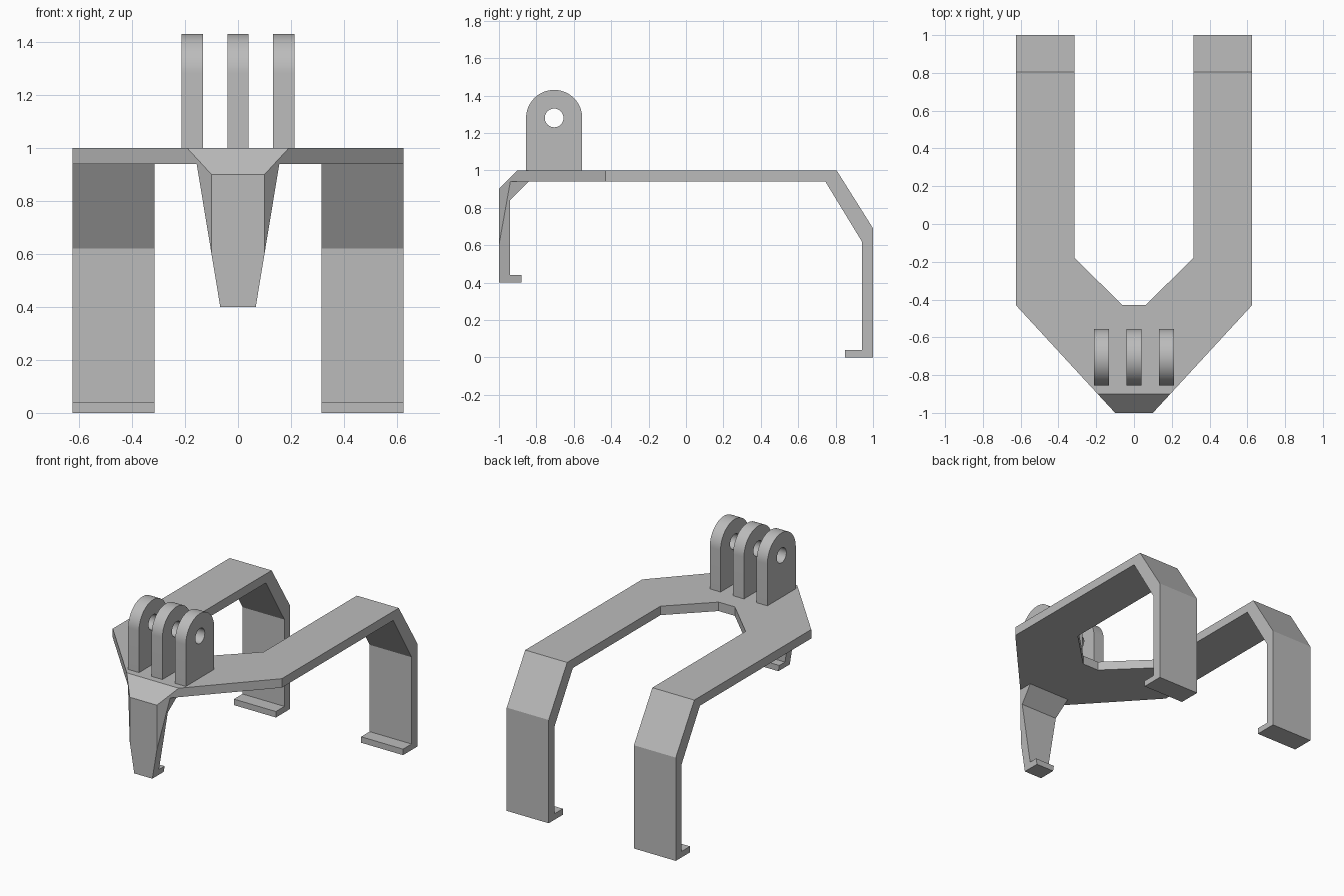
import bpy
import bmesh
import math

if "Cube" in bpy.data.objects:
    bpy.data.objects.remove(bpy.data.objects["Cube"])

grey = bpy.data.materials.new("grey plastic")
grey.diffuse_color = (0.5, 0.5, 0.5, 1)
grey.use_nodes = True
grey.node_tree.nodes["Principled BSDF"].inputs["Base Color"].default_value = grey.diffuse_color


def prism(name, outline, axis, lo, hi):
    """Extrude a 2D outline along an axis; the outline uses the other two axes in order."""
    def place(p, d):
        co = list(p)
        co.insert(axis, d)
        return co
    bm = bmesh.new()
    face = bm.faces.new([bm.verts.new(place(p, lo)) for p in outline])
    ext = bmesh.ops.extrude_face_region(bm, geom=[face])
    for v in ext["geom"]:
        if isinstance(v, bmesh.types.BMVert):
            v.co[axis] = hi
    bmesh.ops.recalc_face_normals(bm, faces=bm.faces)
    mesh = bpy.data.meshes.new(name)
    bm.to_mesh(mesh)
    bm.free()
    mesh.materials.append(grey)
    ob = bpy.data.objects.new(name, mesh)
    bpy.context.collection.objects.link(ob)
    return ob


def combine(ob, tool, operation):
    """Apply a boolean and discard the tool."""
    mod = ob.modifiers.new(operation, "BOOLEAN")
    mod.operation = operation
    mod.solver = "EXACT"
    mod.object = tool
    bpy.context.view_layer.objects.active = ob
    bpy.ops.object.modifier_apply(modifier=mod.name)
    bpy.data.objects.remove(tool)


def mirrored(half):
    """Close a right-hand outline with its left-hand mirror image."""
    return half + [(-x, y) for x, y in reversed(half)]


# Bracket: side profile with hooked front and rear legs
side = [(-0.9, 1), (0.805, 1), (1, 0.69), (1, 0), (0.85, 0), (0.85, 0.04),
        (0.94, 0.04), (0.94, 0.62), (0.745, 0.94), (-0.84, 0.94), (-0.94, 0.84),
        (-0.94, 0.44), (-0.88, 0.44), (-0.88, 0.4), (-1, 0.4), (-1, 0.9)]
bracket = prism("bracket", side, 0, -0.8, 0.8)

# Trim to the forked plan shape with its pointed front
plan = mirrored([(0.06, -0.43), (0.315, -0.18), (0.315, 1.2), (0.625, 1.2),
                 (0.625, -0.43), (0.054, -1.05)])
combine(bracket, prism("plan_trim", plan, 2, -0.3, 1.3), "INTERSECT")

# Trim the front leg to its downward taper, leaving the rear legs whole
front = mirrored([(0.0505, 0.3), (0.156, 0.94), (0.25, 0.94), (0.25, -0.2),
                  (0.75, -0.2), (0.75, 1.2)])
combine(bracket, prism("taper_trim", front, 1, -1.3, 1.3), "INTERSECT")

# Three rounded mounting lugs, each with a pivot hole
CY, CZ, R, HOLE = -0.705, 1.28, 0.15, 0.05
arch = [(CY + R * math.cos(math.pi * i / 32), CZ + R * math.sin(math.pi * i / 32))
        for i in range(33)]
lug_outline = [(CY - R, 0.98), (CY + R, 0.98)] + arch
hole_outline = [(CY + HOLE * math.cos(math.tau * i / 40),
                 CZ + HOLE * math.sin(math.tau * i / 40)) for i in range(40)]
for name, x in (("left_lug", -0.173), ("middle_lug", 0), ("right_lug", 0.173)):
    lug = prism(name, lug_outline, 0, x - 0.04, x + 0.04)
    combine(lug, prism("pivot_hole", hole_outline, 0, x - 0.1, x + 0.1), "DIFFERENCE")
    bpy.ops.object.select_all(action="DESELECT")
    lug.select_set(True)
    bpy.context.view_layer.objects.active = lug
    bpy.ops.object.shade_smooth_by_angle(angle=math.radians(30))
